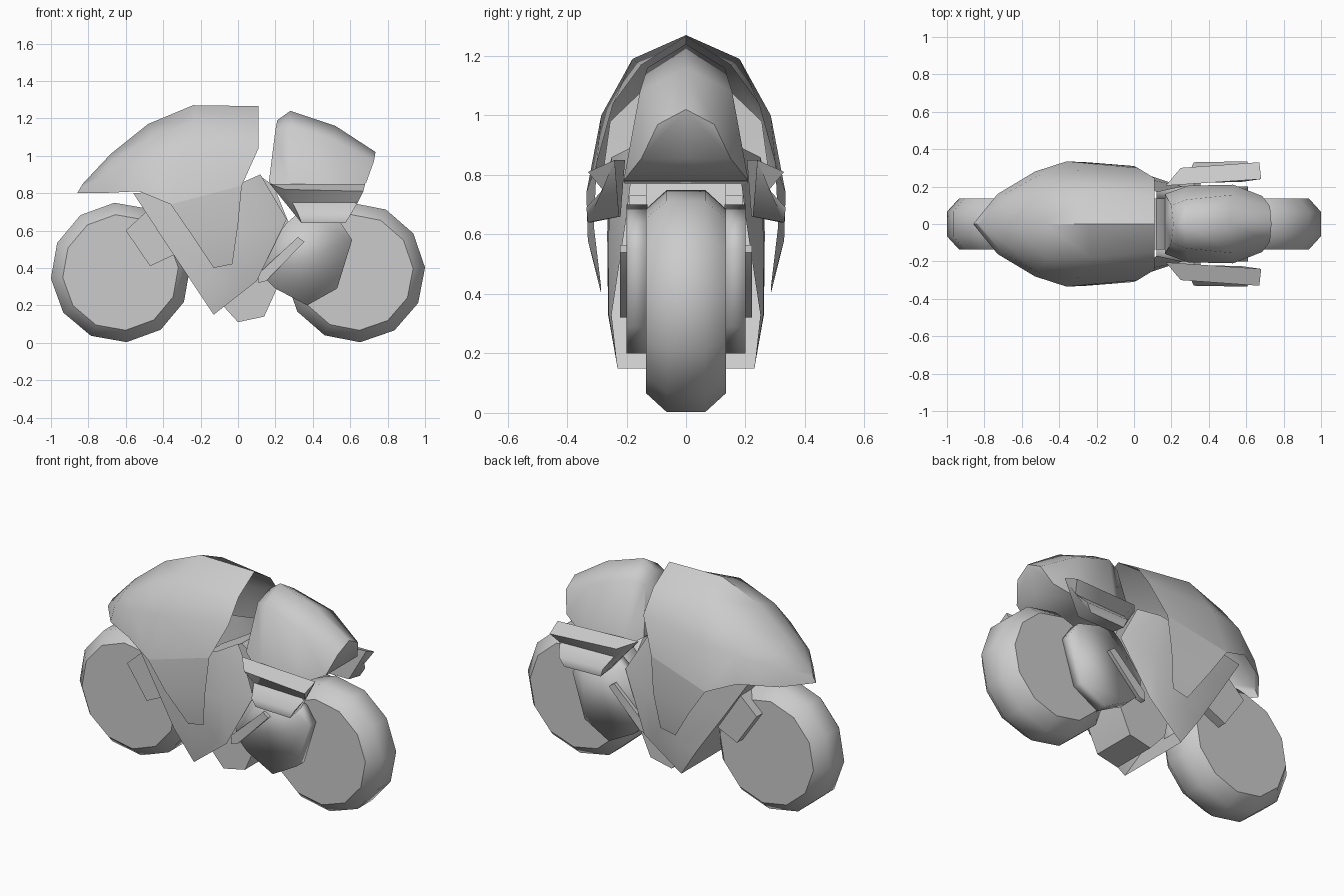
import bpy, bmesh, math

cube = bpy.data.objects.get("Cube")
if cube:
    bpy.data.objects.remove(cube, do_unlink=True)

grey = bpy.data.materials.new("plain_grey")
grey.use_nodes = True
COLOUR = (0.6, 0.6, 0.6, 1)
grey.diffuse_color = COLOUR
grey.node_tree.nodes["Principled BSDF"].inputs["Base Color"].default_value = COLOUR


def finish(name, bm, angle=35):
    """Turn a bmesh into a shaded grey object."""
    bmesh.ops.remove_doubles(bm, verts=bm.verts, dist=0.001)
    bmesh.ops.recalc_face_normals(bm, faces=bm.faces)
    mesh = bpy.data.meshes.new(name)
    bm.to_mesh(mesh)
    bm.free()
    mesh.materials.append(grey)
    ob = bpy.data.objects.new(name, mesh)
    bpy.context.collection.objects.link(ob)
    bpy.ops.object.select_all(action='DESELECT')
    ob.select_set(True)
    bpy.context.view_layer.objects.active = ob
    bpy.ops.object.shade_smooth_by_angle(angle=math.radians(angle))


def loft(name, rows, solid=False, angle=35):
    """Skin rows of points, mirrored across y; solid closes the open ends."""
    bm = bmesh.new()
    for side in (1, -1):
        grid = [[bm.verts.new((x, y * side, z)) for x, y, z in row] for row in rows]
        for a, b in zip(grid, grid[1:]):
            for i in range(len(a) - 1):
                bm.faces.new((a[i], a[i + 1], b[i + 1], b[i]))
    bmesh.ops.remove_doubles(bm, verts=bm.verts, dist=0.001)
    if solid:
        bmesh.ops.holes_fill(bm, edges=[e for e in bm.edges if e.is_boundary], sides=0)
    finish(name, bm, angle)


def prism(name, outline, near, far, angle=35):
    """Extrude an x-z outline from y=near to y=far, on both sides if near > 0."""
    bm = bmesh.new()
    spans = [(-far, far)] if near == 0 else [(near, far), (-far, -near)]
    for y0, y1 in spans:
        face = bm.faces.new([bm.verts.new((x, y0, z)) for x, z in outline])
        out = bmesh.ops.extrude_face_region(bm, geom=[face], use_keep_orig=True)
        moved = [v for v in out["geom"] if isinstance(v, bmesh.types.BMVert)]
        bmesh.ops.translate(bm, verts=moved, vec=(0, y1 - y0, 0))
    finish(name, bm, angle)


def wheel(name, x, start):
    """Twelve-sided tyre with bevelled shoulders and flat sides."""
    bm = bmesh.new()
    rings = []
    for y, r in ((-0.135, 0.31), (-0.065, 0.374), (0.065, 0.374), (0.135, 0.31)):
        angles = [math.radians(start + 30 * i) for i in range(12)]
        rings.append([bm.verts.new((x + r * math.cos(a), y, 0.376 + r * math.sin(a)))
                      for a in angles])
    for a, b in zip(rings, rings[1:]):
        for i in range(12):
            j = (i + 1) % 12
            bm.faces.new((a[i], a[j], b[j], b[i]))
    bm.faces.new(rings[0])
    bm.faces.new(rings[-1])
    finish(name, bm, 44)


wheel("front_wheel", -0.628, -85)
wheel("rear_wheel", 0.627, -86)

# Front fairing: open shell from the ridge down to the hem
hip, rear_hip = (-.36, .335, .74), (.02, .30, .84)
loft("front_fairing", [
    [(-.83, 0, .85), (-.68, 0, 1.01), (-.48, 0, 1.17), (-.24, 0, 1.27), (.11, 0, 1.265)],
    [(-.83, 0, .85), (-.68, .11, .97), (-.46, .18, 1.10), (-.23, .18, 1.19), (.11, .15, 1.17)],
    [(-.845, 0, .825), (-.71, .15, .90), (-.51, .26, .97), (-.30, .285, 1.0), (.11, .245, 1.04)],
    [(-.86, 0, .80), (-.73, .16, .80), (-.53, .28, .81), hip, rear_hip],
], angle=45)

# Pointed side flaps hanging from the fairing hem
loft("fairing_flaps", [
    [hip, rear_hip],
    [(-.25, .33, .58), (0, .31, .63)],
    [(-.13, .285, .40), (-.03, .285, .42)],
])

# Bulkhead closing the inside of the fairing
loft("fairing_bulkhead", [
    [(-.44, 0, 1.12), (-.44, .14, 1.09)],
    [(-.44, 0, .98), (-.44, .255, .98)],
    [(-.42, 0, .80), (-.42, .28, .80)],
])

# Lower fairing: hollow V, closed at the front and open at the back
tip = (-.13, .23, .15)
loft("lower_fairing", [
    [(-.56, 0, .80), (-.56, .20, .80), (-.20, .26, .82), (.03, .25, .86), (.12, .17, .90)],
    [(-.43, 0, .60), (-.43, .22, .60), (-.20, .265, .60), (.08, .26, .60), (.26, .20, .66)],
    [(-.25, 0, .33), (-.25, .25, .33), (-.13, .262, .33), (.05, .26, .33), (.10, .25, .33)],
    [(-.13, 0, .15), tip, tip, tip, tip],
])

# Engine core and front fork block
prism("engine_block", [(-.10, .22), (0, .11), (.14, .14), (.24, .36),
                       (.28, .62), (.19, .84), (.12, .89), (-.20, .70)], 0, .135)
prism("front_fork", [(-.60, .60), (-.47, .41), (-.32, .48), (-.46, .73)], 0, .19)

# Tail body with a tapering seat top
loft("tail_body", [
    [(.21, 0, 1.19), (.28, 0, 1.24), (.52, 0, 1.16), (.735, 0, 1.02)],
    [(.20, .10, 1.14), (.28, .13, 1.16), (.52, .155, 1.08), (.727, .095, .97)],
    [(.165, .16, .86), (.29, .205, .77), (.53, .21, .78), (.685, .15, .855)],
    [(.165, 0, .86), (.29, 0, .77), (.53, 0, .78), (.685, 0, .855)],
], solid=True, angle=60)

# Side pods under the tail, each with a groove along the outer face
top = [(.17, .205, .85), (.68, .24, .85)]
loft("side_pods", [
    top,
    [(.25, .30, .82), (.67, .33, .81)],
    [(.29, .265, .75), (.64, .28, .75)],
    [(.32, .33, .69), (.605, .335, .69)],
    [(.34, .32, .64), (.575, .33, .64)],
    [(.33, .22, .66), (.575, .225, .66)],
    top,
], solid=True, angle=60)

# Rear wheel covers and their diagonal struts
prism("rear_wheel_covers", [(.12, .46), (.13, .36), (.20, .29), (.37, .20), (.53, .29),
                            (.61, .55), (.55, .64), (.33, .70), (.26, .64)], .13, .20, 100)
prism("rear_struts", [(.11, .32), (.15, .33), (.355, .54), (.32, .565), (.11, .37)], .19, .222)
